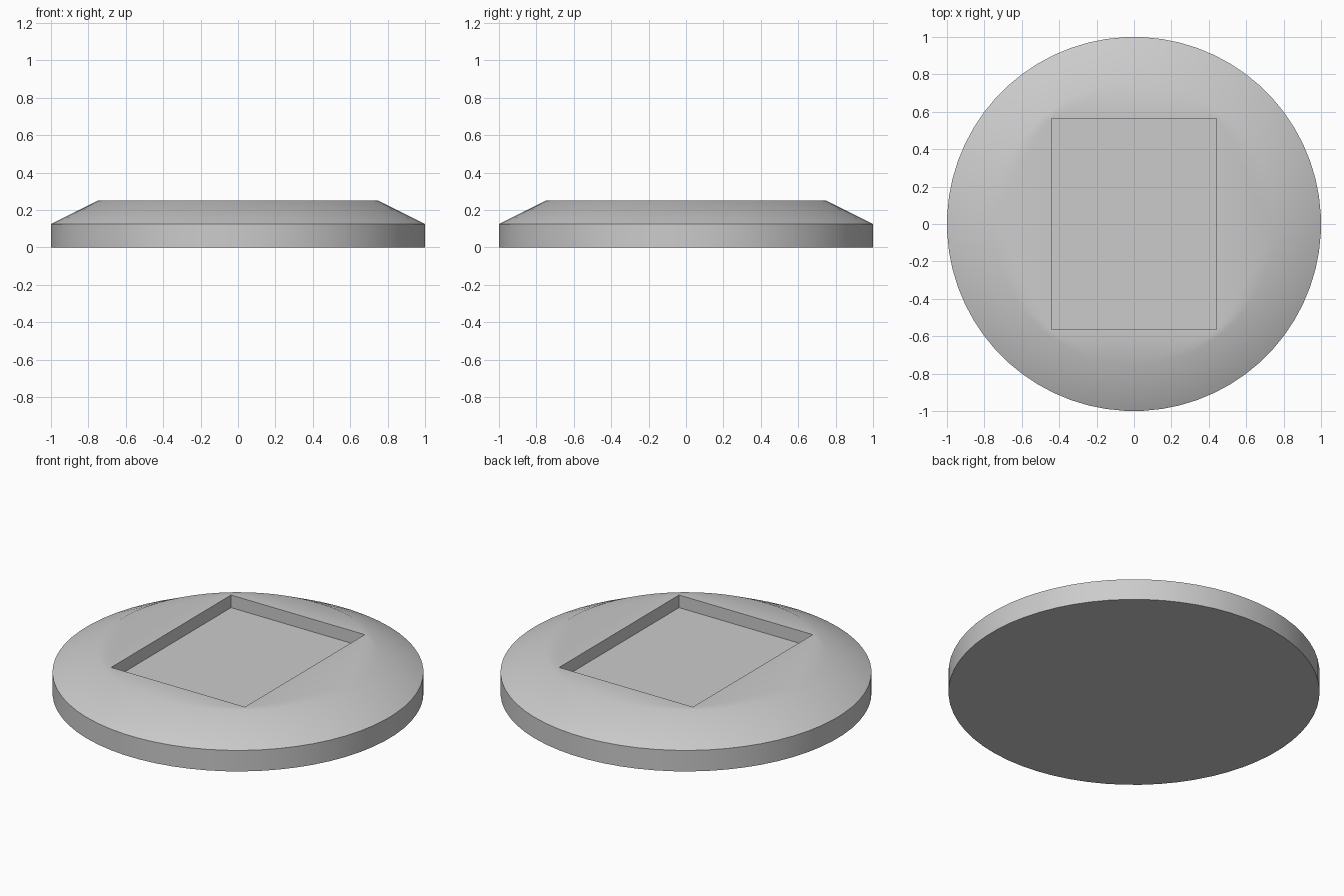
import bpy, bmesh, math

default = bpy.data.objects.get("Cube")
if default:
    bpy.data.objects.remove(default, do_unlink=True)

SIDES = 64
POCKET_X, POCKET_Y = 0.44, 0.563
TOP, FLOOR = 0.25, 0.175

grey = bpy.data.materials.new("plain grey")
colour = (0.6, 0.6, 0.6, 1)
grey.use_nodes = True
grey.diffuse_color = colour
grey.node_tree.nodes["Principled BSDF"].inputs["Base Color"].default_value = colour

bm = bmesh.new()


def ring(radius, z):
    step = math.tau / SIDES
    return [bm.verts.new((radius * math.cos((i + 0.5) * step),
                          radius * math.sin((i + 0.5) * step), z))
            for i in range(SIDES)]


def rectangle(z):
    return [bm.verts.new((sx * POCKET_X, sy * POCKET_Y, z))
            for sx, sy in ((1, 1), (-1, 1), (-1, -1), (1, -1))]


def bridge(lower, upper):
    n = len(lower)
    for i in range(n):
        j = (i + 1) % n
        bm.faces.new((lower[i], lower[j], upper[j], upper[i]))


# underside, upright rim and sloping shoulder
base, rim, crown = ring(1, 0), ring(1, 0.125), ring(0.75, TOP)
bm.faces.new(base[::-1])
bridge(base, rim)
bridge(rim, crown)

# flat top: one fan from each pocket corner, one triangle along each pocket side
mouth = rectangle(TOP)
apexes = [-1, 16, 31, 47, 63]
for k, corner in enumerate(mouth):
    for i in range(apexes[k], apexes[k + 1]):
        bm.faces.new((corner, crown[i], crown[i + 1]))
    bm.faces.new((corner, crown[apexes[k + 1]], mouth[(k + 1) % 4]))

# rectangular pocket
floor = rectangle(FLOOR)
bridge(mouth, floor)
bm.faces.new(floor)

bmesh.ops.recalc_face_normals(bm, faces=bm.faces)
mesh = bpy.data.meshes.new("round_base")
bm.to_mesh(mesh)
bm.free()
mesh.materials.append(grey)

obj = bpy.data.objects.new("round_base", mesh)
bpy.context.collection.objects.link(obj)
bpy.ops.object.select_all(action="DESELECT")
obj.select_set(True)
bpy.context.view_layer.objects.active = obj
bpy.ops.object.shade_smooth_by_angle(angle=math.radians(30))
